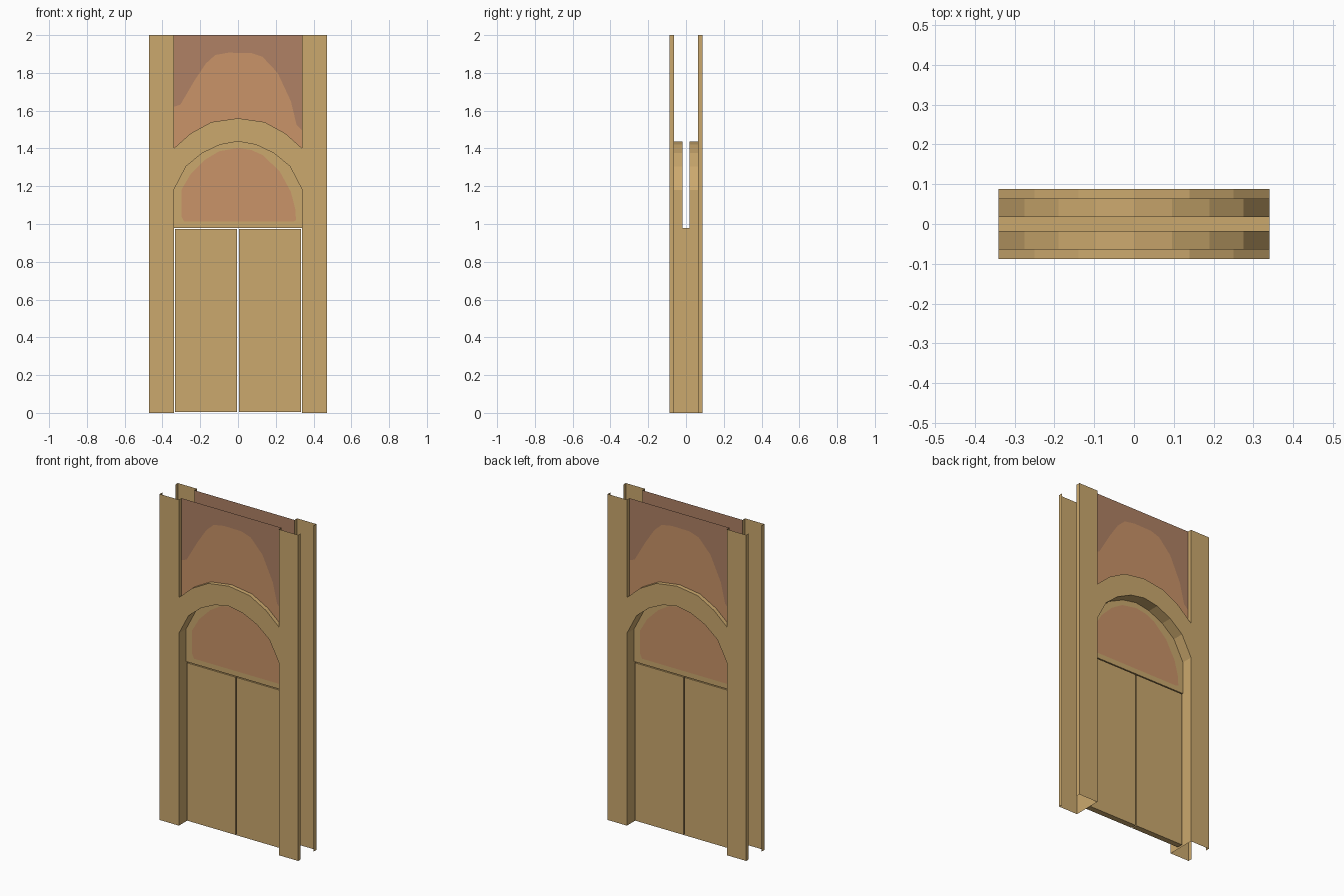
import bpy, bmesh

if "Cube" in bpy.data.objects:
    bpy.data.objects.remove(bpy.data.objects["Cube"])

W, H = 0.47, 2.0          # half width and height
IN = 0.34                 # half width of the opening
Y_FACE, Y_PANEL, Y_DOOR = 0.088, 0.063, 0.018
HEAD = 0.98               # top of the doors


def material(name, rgb):
    m = bpy.data.materials.new(name)
    m.diffuse_color = (*rgb, 1)
    m.use_nodes = True
    m.node_tree.nodes["Principled BSDF"].inputs["Base Color"].default_value = m.diffuse_color
    return m


GOLD = material("golden_wood", (0.60, 0.395, 0.155))
ORANGE = material("terracotta_paint", (0.59, 0.295, 0.138))
BROWN = material("dusty_brown_paint", (0.432, 0.220, 0.128))
MATS = [GOLD, ORANGE, BROWN]


def make(name, faces, turn=False):
    """faces: list of (points, material index); turn = rotate half a turn for the back."""
    s = -1 if turn else 1
    bm = bmesh.new()
    for pts, mi in faces:
        f = bm.faces.new([bm.verts.new((s * x, s * y, z)) for x, y, z in pts])
        f.material_index = mi
    bmesh.ops.remove_doubles(bm, verts=bm.verts, dist=1e-5)
    me = bpy.data.meshes.new(name)
    bm.to_mesh(me)
    bm.free()
    for m in MATS:
        me.materials.append(m)
    ob = bpy.data.objects.new(name, me)
    bpy.context.collection.objects.link(ob)
    return ob


def flat(pts, y):
    return [(x, y, z) for x, z in pts]


def mirrored(half):
    """Left half of an arch ending at the crown -> the whole arch."""
    return half + [(-x, z) for x, z in half[-2::-1]]


# arch curves, left to right
lower = mirrored([(-IN, 1.18), (-0.275, 1.305), (-0.19, 1.375), (-0.095, 1.42), (0, 1.437)])
upper = mirrored([(-IN, 1.40), (-0.25, 1.48), (-0.14, 1.54), (0, 1.56)])

# painted shapes
crown_paint = [(-IN, 1.62), (-0.305, 1.632), (-0.23, 1.76), (-0.17, 1.85), (-0.12, 1.895),
               (-0.05, 1.907), (0.07, 1.905), (0.13, 1.885), (0.21, 1.80), (0.28, 1.65),
               (0.31, 1.525), (IN, 1.495)]
inner_left = [(0, 1.012), (-0.285, 1.012), (-0.30, 1.04), (-0.30, 1.18), (-0.25, 1.265),
              (-0.175, 1.34), (-0.10, 1.385), (0, 1.403)]
inner_right = [(0, 1.403), (0.07, 1.392), (0.13, 1.365), (0.22, 1.28), (0.28, 1.17),
               (0.303, 1.08), (0.307, 1.02), (0.29, 1.012), (0, 1.012)]

for side, turn in (("front", False), ("back", True)):
    # posts and arch band: flat board plus its edge returns
    jamb = [(-IN, 0), (-IN, HEAD)] + lower + [(IN, HEAD), (IN, 0)]
    right_edge = [(W, 0), (W, H)]
    crown = [(IN, H)] + upper[::-1] + [(-IN, H)]
    left_edge = [(-W, H), (-W, 0)]
    faces = [(flat(jamb + right_edge + crown + left_edge, -Y_FACE), 0)]
    for run, depth in ((jamb, Y_DOOR), (right_edge, Y_PANEL), (crown, Y_PANEL), (left_edge, Y_PANEL)):
        for (ax, az), (bx, bz) in zip(run, run[1:]):
            faces.append(([(bx, -Y_FACE, bz), (ax, -Y_FACE, az),
                           (ax, -depth, az), (bx, -depth, bz)], 0))
    make(side + "_frame", faces, turn)

    # upper panel: two paint fields above the arch
    make(side + "_upper_panel", [
        (flat(upper + crown_paint[::-1], -Y_PANEL), 1),
        (flat(crown_paint + [(IN, H), (-IN, H)], -Y_PANEL), 2)], turn)

    # arched panel: wooden border in two halves around the painted field
    mid = len(lower) // 2
    left_half = [lower[i] for i in range(mid, -1, -1)] + [(-IN, HEAD), (0, HEAD)]
    right_half = [(0, HEAD), (IN, HEAD)] + lower[:mid - 1:-1]
    make(side + "_arched_panel", [
        (flat(left_half + inner_left, -Y_DOOR), 0),
        (flat(right_half + inner_right, -Y_DOOR), 0),
        (flat(inner_left[::-1] + inner_right[::-1][1:-1], -Y_DOOR), 1)], turn)

# lining of the doorway between the two frames
d = Y_DOOR
make("doorway_lining", [
    ([(-IN, -d, 0), (-IN, d, 0), (-IN, d, HEAD), (-IN, -d, HEAD)], 0),
    ([(IN, d, 0), (IN, -d, 0), (IN, -d, HEAD), (IN, d, HEAD)], 0),
    ([(-IN, -d, HEAD), (-IN, d, HEAD), (IN, d, HEAD), (IN, -d, HEAD)], 0)])

# pair of door leaves
for name, cx in (("left_door", -0.1685), ("right_door", 0.1685)):
    bm = bmesh.new()
    bmesh.ops.create_cube(bm, size=1)
    for v in bm.verts:
        v.co = (cx + v.co.x * 0.329, v.co.y * 2 * d, 0.49 + v.co.z * 0.968)
    me = bpy.data.meshes.new(name)
    bm.to_mesh(me)
    bm.free()
    me.materials.append(GOLD)
    bpy.context.collection.objects.link(bpy.data.objects.new(name, me))
